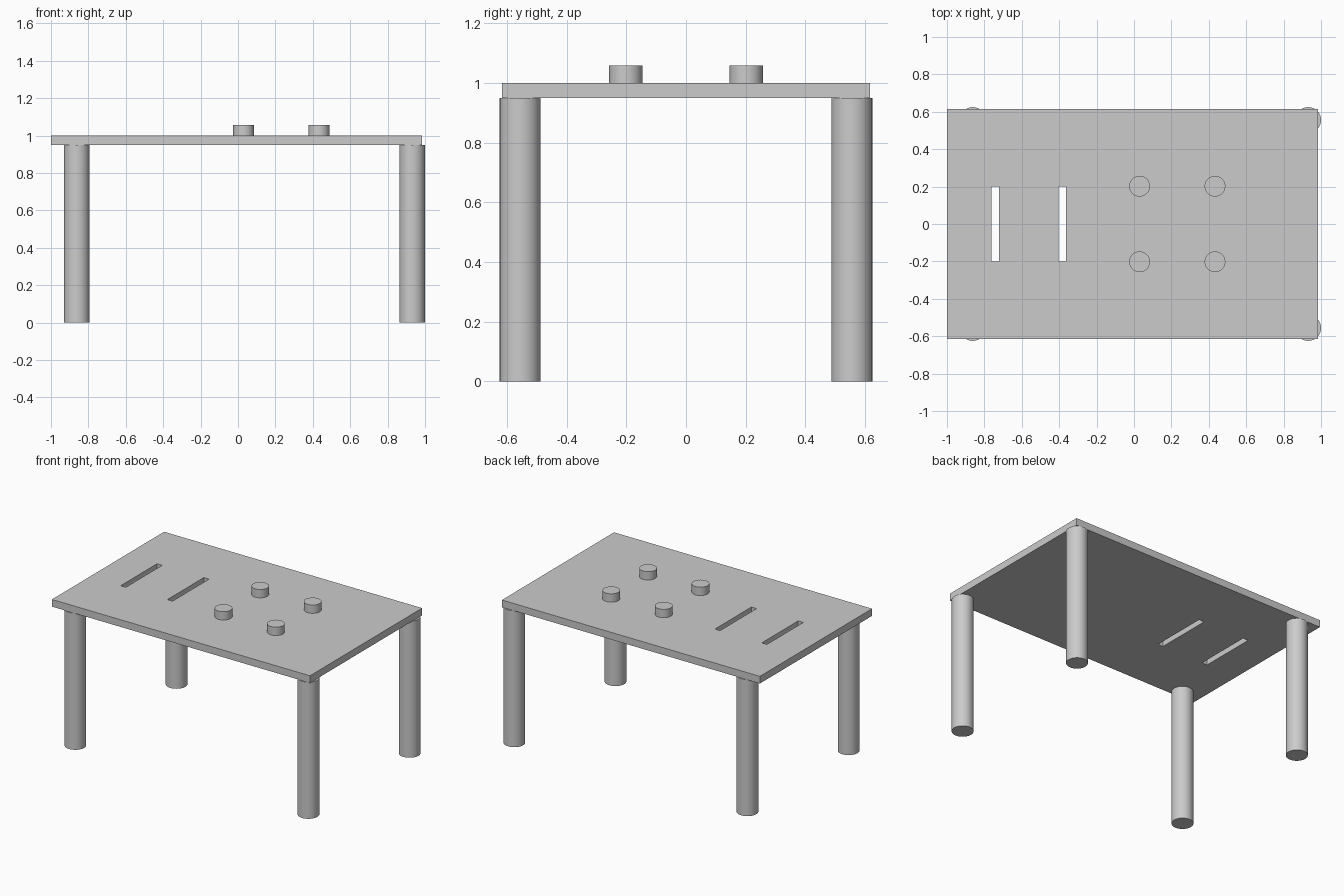
import bpy
import bmesh
import math

default_cube = bpy.data.objects.get("Cube")
if default_cube:
    bpy.data.objects.remove(default_cube, do_unlink=True)

# One plain grey for every part
grey = bpy.data.materials.new("light grey")
grey.use_nodes = True
colour = (0.6, 0.6, 0.6, 1)
grey.diffuse_color = colour
grey.node_tree.nodes["Principled BSDF"].inputs["Base Color"].default_value = colour

BOARD_BOTTOM, BOARD_TOP = 0.95, 1.0


def add_cylinder(name, x, y, bottom, top, radius):
    """Upright smooth cylinder with sharp rims."""
    bpy.ops.mesh.primitive_cylinder_add(
        vertices=64, radius=radius, depth=top - bottom,
        location=(x, y, (bottom + top) / 2))
    obj = bpy.context.object
    obj.name = name
    obj.data.materials.append(grey)
    bpy.ops.object.shade_smooth_by_angle(angle=math.radians(30))
    return obj


# Table top: a grid of cells, leaving out the two slots, pulled up to thickness
xs = [-1.0, -0.763, -0.723, -0.403, -0.363, 0.985]
ys = [-0.616, -0.2, 0.2, 0.616]
slots = {(1, 1), (3, 1)}

bm = bmesh.new()
grid = [[bm.verts.new((x, y, BOARD_BOTTOM)) for y in ys] for x in xs]
for i in range(len(xs) - 1):
    for j in range(len(ys) - 1):
        if (i, j) not in slots:
            bm.faces.new((grid[i][j], grid[i + 1][j],
                          grid[i + 1][j + 1], grid[i][j + 1]))
pulled = bmesh.ops.extrude_face_region(bm, geom=bm.faces[:], use_keep_orig=True)
top_verts = [g for g in pulled["geom"] if isinstance(g, bmesh.types.BMVert)]
bmesh.ops.translate(bm, verts=top_verts, vec=(0, 0, BOARD_TOP - BOARD_BOTTOM))
bmesh.ops.recalc_face_normals(bm, faces=bm.faces[:])
mesh = bpy.data.meshes.new("table_top")
bm.to_mesh(mesh)
bm.free()
mesh.materials.append(grey)
table_top = bpy.data.objects.new("table_top", mesh)
bpy.context.collection.objects.link(table_top)

# Legs and pegs, in mirrored front and back pairs
for depth, side in (("front", -1), ("back", 1)):
    for hand, leg_x, peg_x in (("right", -0.862, 0.03), ("left", 0.9315, 0.433)):
        add_cylinder(f"{depth}_{hand}_leg", leg_x, side * 0.556,
                     0, BOARD_BOTTOM, 0.0685)
        add_cylinder(f"{depth}_{hand}_peg", peg_x, side * 0.202,
                     BOARD_TOP, 1.058, 0.0555)
